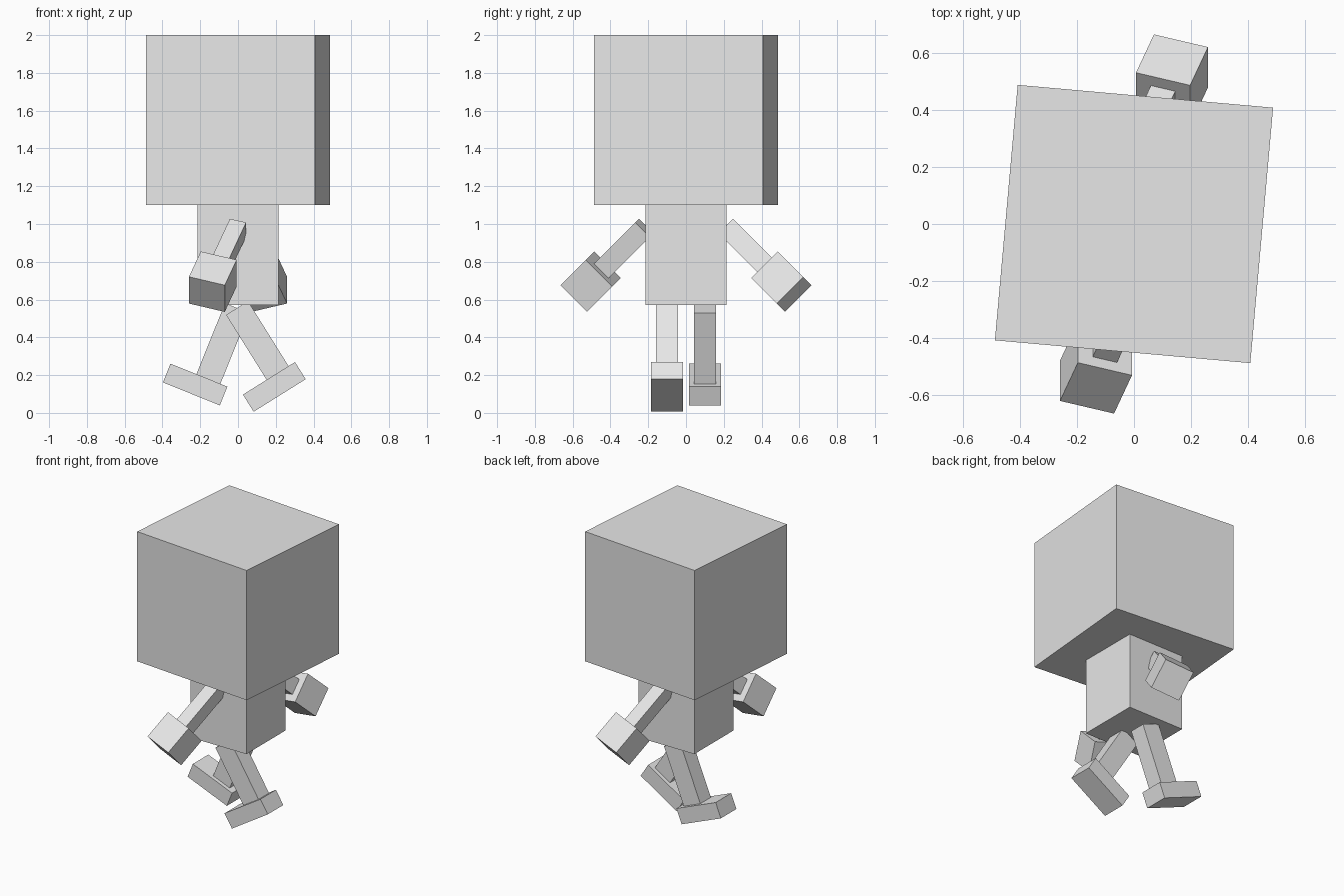
import bpy
from math import radians
from mathutils import Matrix, Vector

default = bpy.data.objects.get("Cube")
if default:
    bpy.data.objects.remove(default, do_unlink=True)

# Single flat colour
grey = bpy.data.materials.new("light_grey")
grey.use_nodes = True
grey.diffuse_color = (0.8, 0.8, 0.8, 1)
grey.node_tree.nodes["Principled BSDF"].inputs["Base Color"].default_value = (0.8, 0.8, 0.8, 1)


def box(name, size, frame, offset=(0, 0, 0)):
    """Box of the given size, placed at an offset inside a joint frame."""
    bpy.ops.mesh.primitive_cube_add(size=1)
    ob = bpy.context.object
    ob.name = ob.data.name = name
    ob.data.transform(frame @ Matrix.Translation(offset) @ Matrix.Diagonal((*size, 1)))
    ob.data.materials.append(grey)
    return ob


def turn(degrees, axis):
    return Matrix.Rotation(radians(degrees), 4, axis)


# Head, slightly turned, on an upright torso
box("head", (0.9, 0.9, 0.9), Matrix.Translation((0, 0, 1.55)) @ turn(-5.1, "Z"))
box("torso", (0.43, 0.43, 0.53), Matrix.Translation((0, 0, 0.835)))

# Arms: raised 45 degrees and swung sideways, opposite copies about z
for side, spin in (("front", 0), ("back", 180)):
    shoulder = (turn(spin, "Z") @ Matrix.Translation((0, -0.22, 0.98))
                @ turn(-45, "X") @ turn(18.3, "Y"))
    box(side + "_arm", (0.09, 0.107, 0.36), shoulder, (0, 0, -0.18))
    box(side + "_hand", (0.2, 0.2, 0.2), shoulder, (0, 0, -0.425))

# Legs: striding along x, feet pointing to -x
for side, y, swing in (("front", -0.1, -32), ("back", 0.1, 22)):
    hip = Matrix.Translation((-0.005, y, 0.555)) @ turn(swing, "Y")
    box(side + "_leg", (0.137, 0.115, 0.41), hip, (0, 0, -0.205))
    box(side + "_foot", (0.325, 0.17, 0.107), hip, (-0.054, 0, -0.4585))
